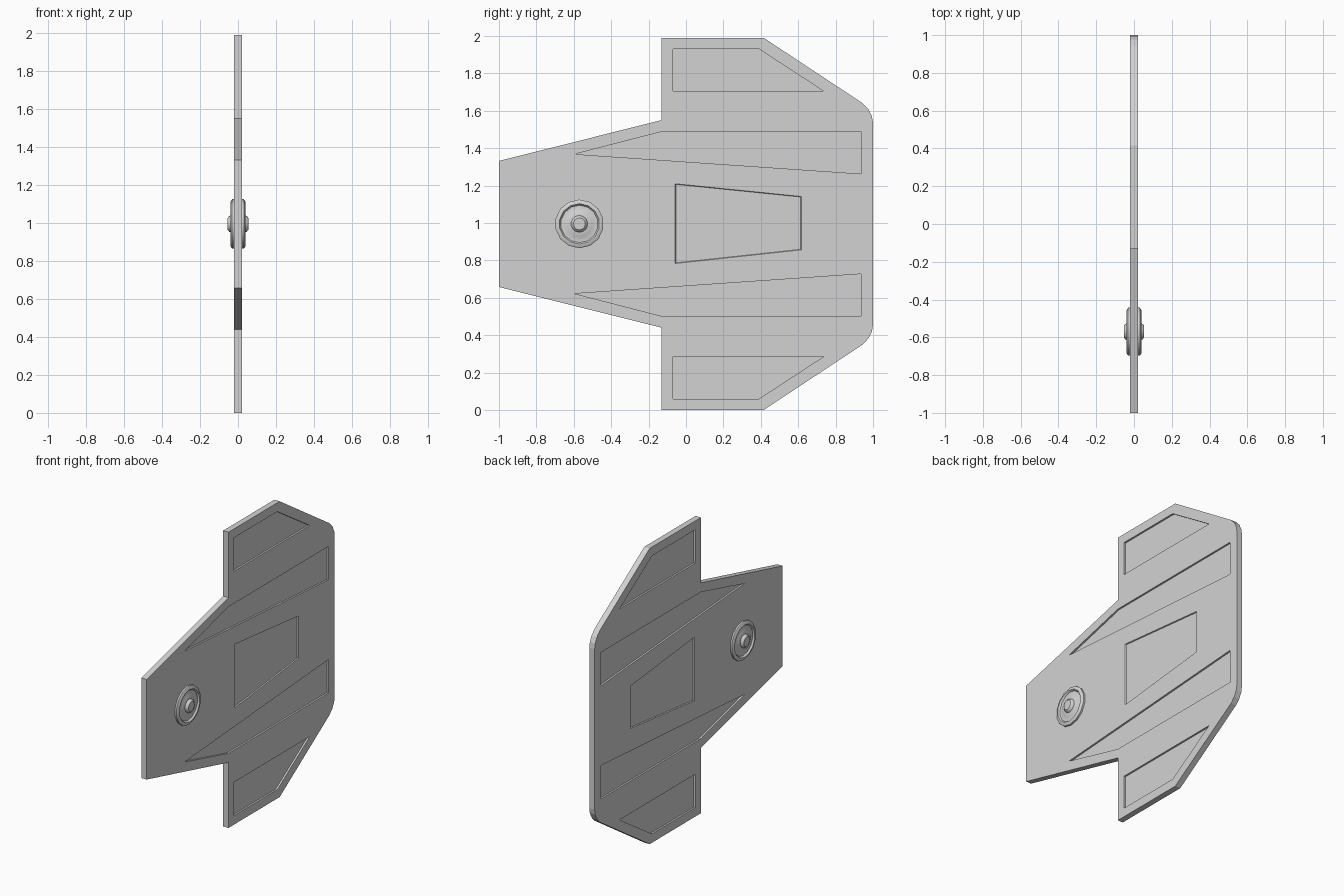
import bpy, bmesh, math
from mathutils import Matrix, Vector

if "Cube" in bpy.data.objects:
    bpy.data.objects.remove(bpy.data.objects["Cube"], do_unlink=True)

MID = 0.995      # height of the plate's centre line
HALF = 0.02      # half the plate thickness

grey = bpy.data.materials.new("light_grey")
grey.use_nodes = True
grey.diffuse_color = (0.65, 0.65, 0.65, 1)
grey.node_tree.nodes["Principled BSDF"].inputs["Base Color"].default_value = (0.65, 0.65, 0.65, 1)


def finish(bm, name):
    bmesh.ops.recalc_face_normals(bm, faces=bm.faces)
    mesh = bpy.data.meshes.new(name)
    bm.to_mesh(mesh)
    bm.free()
    mesh.materials.append(grey)
    obj = bpy.data.objects.new(name, mesh)
    bpy.context.collection.objects.link(obj)
    return obj


def prism(bm, points, x0, x1, taper=1.0):
    """Extrude a (y, z) outline from x0 to x1, scaling the x1 end."""
    centre = sum((Vector(p) for p in points), Vector((0, 0))) / len(points)
    near = [bm.verts.new((x0, *p)) for p in points]
    far = [bm.verts.new((x1, *(centre + (Vector(p) - centre) * taper))) for p in points]
    bm.faces.new(near)
    bm.faces.new(far[::-1])
    n = len(points)
    for i in range(n):
        j = (i + 1) % n
        bm.faces.new((near[i], far[i], far[j], near[j]))


def flip(points):
    return [(y, 2 * MID - z) for y, z in reversed(points)]


# Plate: upper half outline, mirrored below the centre line
upper = [(-1, 1.332), (-0.13, 1.55), (-0.13, 1.99), (0.415, 1.99),
         (0.945, 1.64), (0.975, 1.608), (0.994, 1.57), (1, 1.535)]
bm = bmesh.new()
prism(bm, upper + flip(upper), -HALF, HALF)
plate = finish(bm, "plate")

# Sunken panels on both faces
fin_panel = [(-0.07, 1.93), (0.39, 1.93), (0.735, 1.705), (-0.07, 1.705)]
long_panel = [(-0.595, 1.368), (-0.13, 1.488), (0.935, 1.488), (0.935, 1.263)]
centre_panel = [(-0.068, 1.215), (0.625, 1.145), (0.625, 0.853), (-0.068, 0.778)]
bm = bmesh.new()
for side in (-1, 1):
    for panel in (fin_panel, long_panel):
        for shape in (panel, flip(panel)):
            prism(bm, shape, side * 0.03, side * 0.008)
    prism(bm, centre_panel, side * 0.03, side * 0.013, 0.96)
cutter = finish(bm, "panel_cutter")
cutter.hide_render = True

cut = plate.modifiers.new("panels", 'BOOLEAN')
cut.operation = 'DIFFERENCE'
cut.solver = 'EXACT'
cut.object = cutter
bpy.context.view_layer.objects.active = plate
bpy.ops.object.modifier_apply(modifier=cut.name)
bpy.data.objects.remove(cutter, do_unlink=True)

# Hub: stepped profile of (x, radius) turned about the x axis, both sides
half = [(0.054, 0), (0.054, 0.032), (0.046, 0.042), (0.036, 0.045), (0.034, 0.068),
        (0.028, 0.08), (0.028, 0.1), (0.039, 0.108), (0.039, 0.118), (0.031, 0.13)]
profile = half + [(-x, r) for x, r in reversed(half)]
bm = bmesh.new()
verts = [bm.verts.new((x, 0, r)) for x, r in profile]
edges = [bm.edges.new(pair) for pair in zip(verts, verts[1:])]
bmesh.ops.spin(bm, geom=verts + edges, cent=(0, 0, 0), axis=(1, 0, 0),
               angle=math.tau, steps=14, use_merge=True)
bmesh.ops.remove_doubles(bm, verts=bm.verts, dist=1e-4)
bmesh.ops.transform(bm, matrix=Matrix.Translation((0, -0.57, MID)), verts=bm.verts)
hub = finish(bm, "hub")
bpy.ops.object.select_all(action='DESELECT')
hub.select_set(True)
bpy.context.view_layer.objects.active = hub
bpy.ops.object.shade_smooth_by_angle(angle=math.radians(35))
